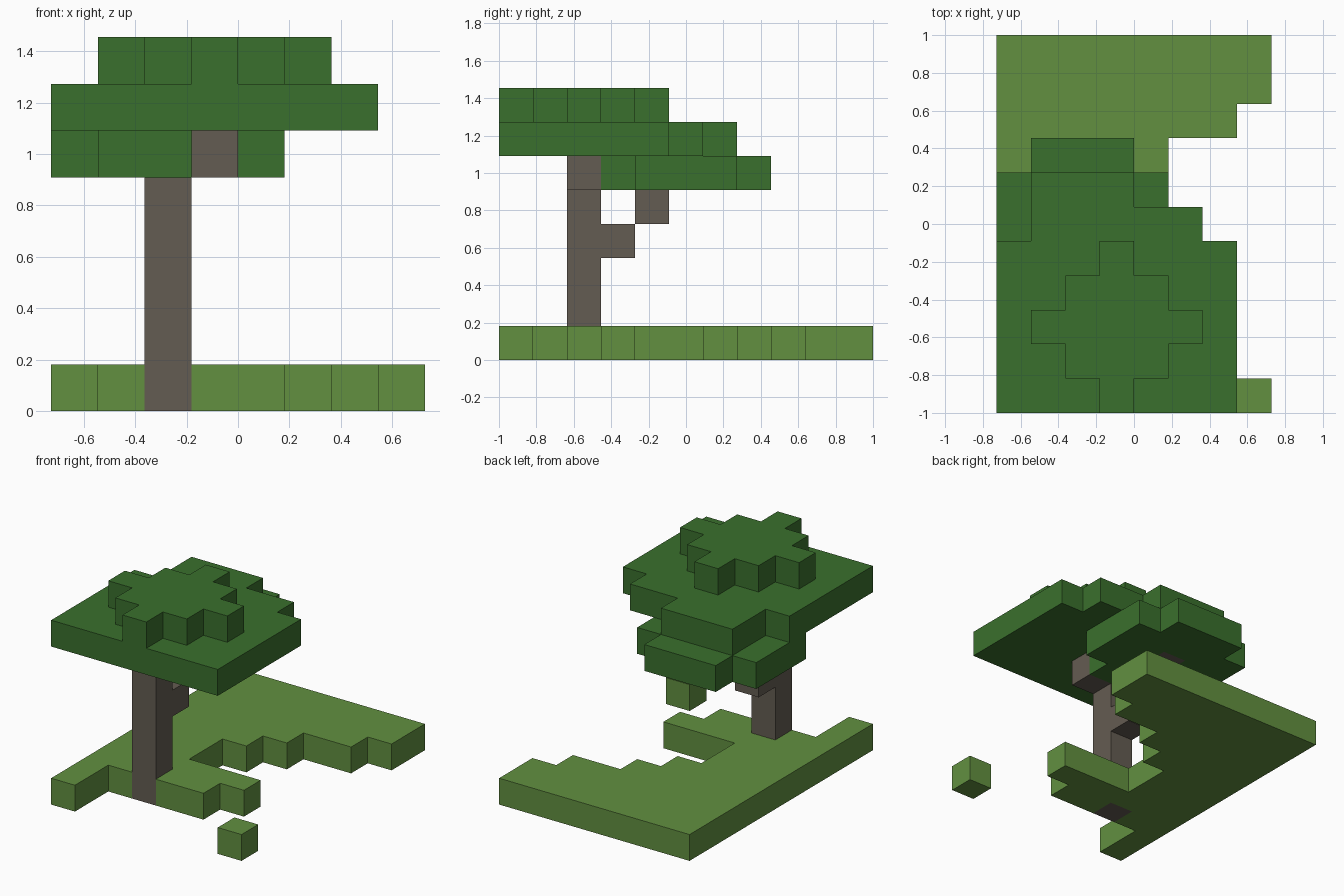
import bpy
import bmesh
from mathutils import Vector

cube = bpy.data.objects.get("Cube")
if cube:
    bpy.data.objects.remove(cube, do_unlink=True)

UNIT = 2 / 11                      # edge of one block
ORIGIN = Vector((-4, -5.5, 0))     # corner of block (0, 0, 0), in blocks


def make_material(name, color):
    mat = bpy.data.materials.new(name)
    mat.use_nodes = True
    mat.diffuse_color = (*color, 1)
    mat.node_tree.nodes["Principled BSDF"].inputs["Base Color"].default_value = (*color, 1)
    return mat


def run(x0, x1, y0, y1, z):
    """Blocks of a flat rectangle, both ends included."""
    return {(x, y, z) for x in range(x0, x1 + 1) for y in range(y0, y1 + 1)}


def build_blocks(name, cells, mat):
    """Outer skin of a set of blocks as one flat-faced mesh."""
    bm = bmesh.new()
    for cell in cells:
        centre = Vector(cell) + Vector((0.5, 0.5, 0.5))
        for axis in range(3):
            for side in (-1, 1):
                n = Vector((0, 0, 0))
                n[axis] = side
                if tuple(int(c + d) for c, d in zip(cell, n)) in cells:
                    continue
                u = Vector((0, 0, 0))
                u[(axis + 1) % 3] = 0.5
                v = n.cross(u)
                mid = centre + n * 0.5
                ring = (mid - u - v, mid + u - v, mid + u + v, mid - u + v)
                bm.faces.new([bm.verts.new((p + ORIGIN) * UNIT) for p in ring])
    bmesh.ops.remove_doubles(bm, verts=bm.verts, dist=UNIT / 100)
    mesh = bpy.data.meshes.new(name)
    bm.to_mesh(mesh)
    bm.free()
    mesh.materials.append(mat)
    obj = bpy.data.objects.new(name, mesh)
    bpy.context.collection.objects.link(obj)
    return obj


grass = make_material("grass green", (0.122, 0.279, 0.051))
leaf = make_material("leaf green", (0.042, 0.162, 0.026))
bark = make_material("bark brown", (0.127, 0.107, 0.084))

# Trunk with stepped branches reaching into both crowns
trunk = {(2, 2, z) for z in range(5)}
branches = {(2, 3, 3), (2, 4, 4), (2, 5, 5), (3, 2, 5)}
wood = trunk | branches
build_blocks("trunk", trunk, bark)
build_blocks("branches", branches, bark)

# Ragged grass slab: number of blocks in each row, front to back
ground = set()
for y, width in enumerate((1, 1, 5, 6, 3, 3, 4, 5, 7, 8, 8)):
    ground |= run(0, width - 1, y, y, 0)
build_blocks("ground", ground - wood, grass)
build_blocks("loose_block", {(7, 0, 0)}, grass)

# Lower back crown: rounded disc with a square cap
lower = run(0, 4, 4, 6, 5) | run(1, 3, 3, 7, 5)
cap = run(1, 3, 4, 6, 6)

# Main crown: wide disc, with a stepped diamond on top
main = run(0, 6, 0, 4, 6) | run(1, 5, 5, 5, 6)
diamond = {c for c in run(0, 6, 0, 4, 7) if abs(c[0] - 3) + abs(c[1] - 2) <= 2}

build_blocks("lower_leaves", lower - wood, leaf)
build_blocks("main_leaves", main | cap, leaf)
build_blocks("top_leaves", diamond, leaf)
